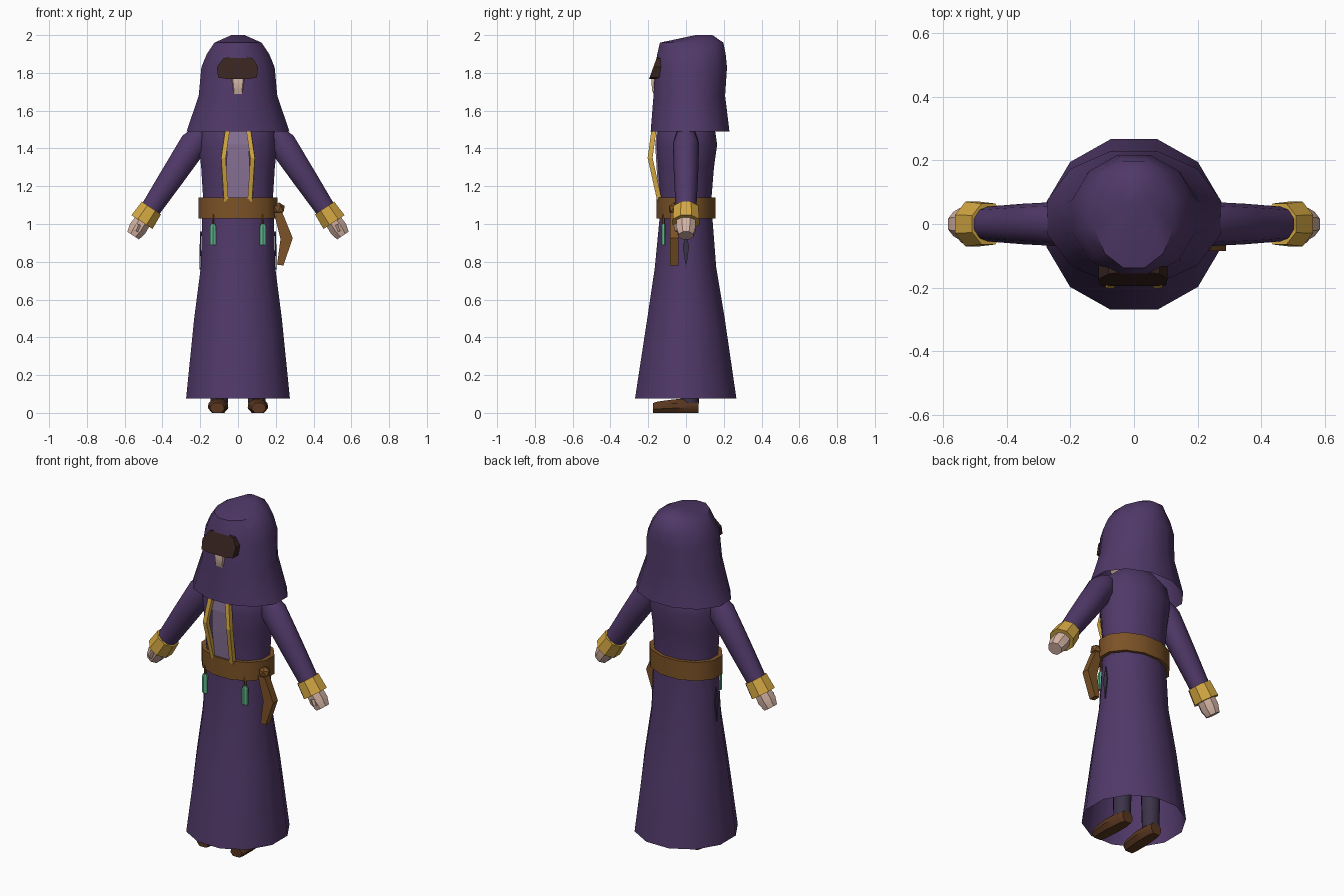
import bpy, bmesh, math
from mathutils import Vector

if "Cube" in bpy.data.objects:
    bpy.data.objects.remove(bpy.data.objects["Cube"])


def material(name, r, g, b):
    m = bpy.data.materials.new(name)
    m.diffuse_color = (r, g, b, 1)
    m.use_nodes = True
    m.node_tree.nodes["Principled BSDF"].inputs["Base Color"].default_value = m.diffuse_color
    return m


PURPLE = material("purple cloth", 0.08, 0.04, 0.138)
LAVENDER = material("lavender shirt", 0.25, 0.17, 0.31)
GOLD = material("gold", 0.66, 0.39, 0.055)
LEATHER = material("belt leather", 0.20, 0.085, 0.02)
SKIN = material("skin", 0.66, 0.45, 0.37)
TEAL = material("teal glass", 0.115, 0.456, 0.262)
SHOE = material("shoe brown", 0.10, 0.038, 0.014)
HAIR = material("dark hair", 0.038, 0.017, 0.0144)
DARK = material("dark trousers", 0.045, 0.032, 0.065)


def finish(name, bm, mat, angle=40):
    bmesh.ops.recalc_face_normals(bm, faces=bm.faces)
    me = bpy.data.meshes.new(name)
    bm.to_mesh(me)
    bm.free()
    me.materials.append(mat)
    ob = bpy.data.objects.new(name, me)
    bpy.context.collection.objects.link(ob)
    bpy.ops.object.select_all(action='DESELECT')
    ob.select_set(True)
    bpy.context.view_layer.objects.active = ob
    if angle:
        bpy.ops.object.shade_smooth_by_angle(angle=math.radians(angle))
    return ob


def loft(name, rings, mat, cap_start=True, cap_end=True, angle=40):
    """Skin a list of equal-length point loops."""
    bm = bmesh.new()
    loops = [[bm.verts.new(p) for p in ring] for ring in rings]
    n = len(loops[0])
    for a, b in zip(loops, loops[1:]):
        for i in range(n):
            j = (i + 1) % n
            bm.faces.new((a[i], a[j], b[j], b[i]))
    if cap_start:
        bm.faces.new(loops[0])
    if cap_end:
        bm.faces.new(loops[-1])
    return finish(name, bm, mat, angle)


def level(z, rx, front, back, n=12):
    """Horizontal oval with flat sides, given its half width and y extent."""
    k = 1 / math.cos(math.pi / n)
    cy, ry = (front + back) / 2, (back - front) / 2
    return [Vector((rx * k * math.cos((i + .5) * 2 * math.pi / n),
                    cy + ry * k * math.sin((i + .5) * 2 * math.pi / n), z))
            for i in range(n)]


def tube(name, stations, mat, n=10, angle=40):
    """Straight tube in a vertical plane: stations of (centre, radius across, radius along y)."""
    axis = (Vector(stations[-1][0]) - Vector(stations[0][0])).normalized()
    u = Vector((0, 1, 0))
    v = axis.cross(u)
    rings = []
    for c, rv, ru in stations:
        rings.append([Vector(c) + v * rv * math.cos((i + .5) * 2 * math.pi / n)
                      + u * ru * math.sin((i + .5) * 2 * math.pi / n) for i in range(n)])
    return loft(name, rings, mat, angle=angle)


def plate(name, outline, y0, y1, mat):
    """Outline in x, z extruded from y0 to y1."""
    return loft(name, [[Vector((x, y, z)) for x, z in outline] for y in (y0, y1)], mat, angle=0)


# Robe: flared skirt and torso, open at the hem
robe = [(.075, .275, -.27, .267), (.5, .232, -.205, .205), (.77, .197, -.165, .16),
        (1.03, .19, -.14, .14), (1.14, .185, -.135, .135), (1.3, .195, -.148, .148),
        (1.42, .208, -.155, .165), (1.52, .19, -.145, .15), (1.6, .1, -.09, .09)]
loft("robe", [level(*r) for r in robe], PURPLE, cap_start=False)

# Hood with shoulder cape, open underneath
hood = [(1.49, .272, -.187, .23), (1.68, .208, -.172, .207), (1.83, .194, -.164, .217),
        (1.90, .165, -.152, .21), (1.96, .125, -.138, .198), (2.0, .035, .05, .14)]
loft("hood", [level(*h) for h in hood], PURPLE, cap_start=False)

# Face and fringe showing through the hood
face = [(1.60, .05, -.13, .1), (1.71, .052, -.181, .12), (1.775, .068, -.182, .14),
        (1.86, .07, -.15, .14)]
loft("face", [level(*f, n=8) for f in face], SKIN)
fringe = [(-.105, 1.775), (-.06, 1.768), (.06, 1.768), (.1, 1.775), (.106, 1.83),
          (.08, 1.875), (.04, 1.89), (-.03, 1.892), (-.08, 1.875), (-.112, 1.83)]
loft("fringe", [[Vector((x, y + (z - 1.775) * .36, z)) for x, z in fringe]
                for y in (-.193, -.09)], HAIR, angle=0)

# Belt with knot and hanging tail
loft("belt", [level(1.03, .21, -.155, .155), level(1.14, .21, -.155, .155)], LEATHER)
bm = bmesh.new()
bmesh.ops.create_icosphere(bm, subdivisions=1, radius=.034)
bmesh.ops.translate(bm, verts=bm.verts, vec=(.217, -.06, 1.08))
finish("belt_knot", bm, LEATHER, 0)
plate("belt_tail", [(.19, 1.06), (.235, 1.06), (.29, .925), (.24, .78), (.207, .785),
                    (.225, .92)], -.085, -.04, LEATHER)

# Shirt panel in the open front of the robe
panel = [(1.12, .05, -.143), (1.3, .062, -.156), (1.42, .057, -.163), (1.52, .045, -.153)]
loft("shirt_panel", [[Vector((-w, y, z)), Vector((w, y, z)),
                      Vector((w, y + .009, z)), Vector((-w, y + .009, z))]
                     for z, w, y in panel], LAVENDER, angle=0)

for s, side in ((-1, "left"), (1, "right")):
    # Gold edging along the robe opening
    edge = [(1.12, .062, -.152), (1.35, .077, -.203), (1.52, .052, -.18)]
    loft(side + "_trim", [[Vector((s * (x + dx), y + dy, z)) for dx, dy in
                           ((-.012, 0), (.012, 0), (.014, .026), (-.012, .026))]
                          for z, x, y in edge], GOLD, angle=0)

    # Sleeve, cuff and hand share one sloping axis
    def at(t):
        return (s * (.485 + .55 * t), 0, 1.045 - .83 * t)
    tube(side + "_sleeve", [(at(-.53), .05, .05), (at(-.46), .078, .07),
                            (at(-.25), .068, .064), (at(0), .054, .053)], PURPLE)
    tube(side + "_cuff", [(at(-.048), .066, .07), (at(.042), .072, .076)], GOLD, 8, 30)
    tube(side + "_hand", [(at(.03), .048, .055), (at(.085), .052, .055),
                          (at(.128), .04, .042)], SKIN, 8, 30)
    tx, _, tz = at(.075)
    tube(side + "_thumb", [((tx, -.045, tz + .015), .015, .018),
                           ((tx + s * .014, -.045, tz - .02), .012, .016)], SKIN, 6, 30)

    # Hanging glass charm with its loop
    x = s * .132
    tube(side + "_charm_loop", [((x, -.12, 1.05), .007, .007),
                                ((x, -.12, .99), .007, .007)], LEATHER, 6, 0)
    tube(side + "_charm", [((x, -.12, 1.0), .013, .01), ((x, -.12, .985), .018, .013),
                           ((x, -.12, .89), .019, .013)], TEAL, 6, 0)

    # Narrow side slit of the skirt
    loft(side + "_slit", [[Vector((s * (x + o), y, z)) for x, y, z in
                           ((.194, 0, .96), (.197, -.016, .88), (.199, 0, .76),
                            (.197, .016, .88))] for o in (0, .006)], DARK, angle=0)

    # Leg and shoe, toes to the front
    tube(side + "_leg", [((s * .1, .02, .05), .048, .048),
                         ((s * .1, .02, .6), .062, .062)], DARK)
    shoe = [(-.175, .036, .052), (-.15, .046, .06), (-.06, .054, .072),
            (.03, .047, .075), (.067, .034, .068)]
    rings = []
    for y, w, h in shoe:
        cx = s * (.103 - y * .04)
        rings.append([Vector((cx + w * px, y, h * pz)) for px, pz in
                      ((-.6, 0), (.6, 0), (1, .35), (.95, .7), (.5, 1),
                       (-.5, 1), (-.95, .7), (-1, .35))])
    loft(side + "_shoe", rings, SHOE)
